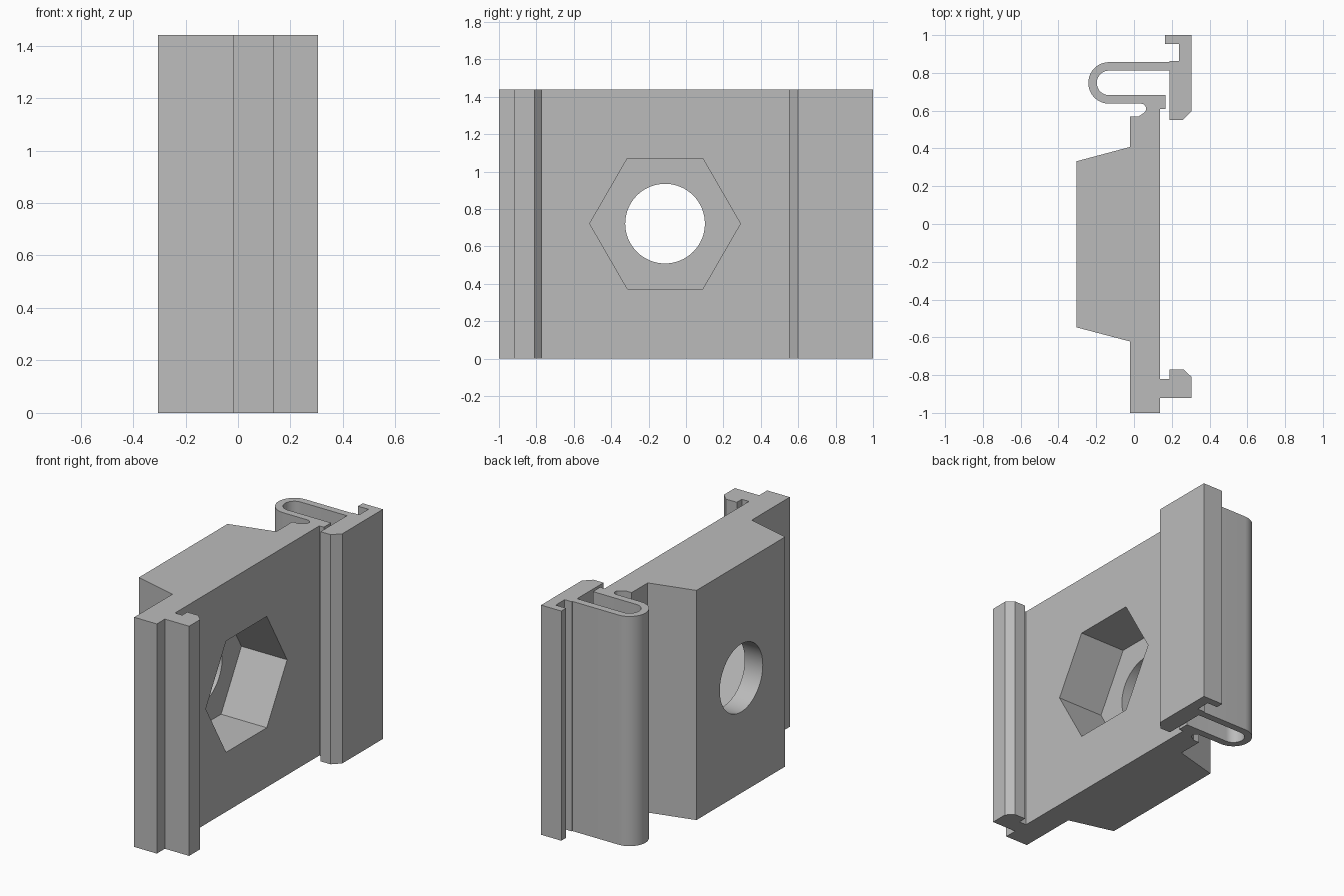
import bpy, bmesh
from math import sin, cos, radians
from mathutils import Matrix

cube = bpy.data.objects.get("Cube")
if cube:
    bpy.data.objects.remove(cube, do_unlink=True)

HEIGHT = 1.44
CENTRE = (-0.112, 0.722)   # y, z of the nut pocket

grey = bpy.data.materials.new("plain grey")
grey.use_nodes = True
grey.diffuse_color = (0.5, 0.5, 0.5, 1)
grey.node_tree.nodes["Principled BSDF"].inputs["Base Color"].default_value = (0.5, 0.5, 0.5, 1)


def arc(cx, cy, r, start, end, steps=20):
    angles = [radians(start + (end - start) * i / steps) for i in range(steps + 1)]
    return [(cx + r * cos(a), cy + r * sin(a)) for a in angles]


def make_object(name, bm):
    bmesh.ops.recalc_face_normals(bm, faces=bm.faces)
    mesh = bpy.data.meshes.new(name)
    bm.to_mesh(mesh)
    bm.free()
    mesh.materials.append(grey)
    obj = bpy.data.objects.new(name, mesh)
    bpy.context.collection.objects.link(obj)
    return obj


def cutter(name, radius, sides, x0, x1):
    """Prism along x, with a corner pointing along y."""
    bm = bmesh.new()
    bmesh.ops.create_cone(bm, cap_ends=True, segments=sides, radius1=radius,
                          radius2=radius, depth=x1 - x0)
    # put a corner on local y before laying the prism along x
    bmesh.ops.rotate(bm, verts=bm.verts, matrix=Matrix.Rotation(radians(90), 3, 'Y'))
    widest = max(v.co.y for v in bm.verts)
    if widest < radius * 0.99:
        bmesh.ops.rotate(bm, verts=bm.verts, matrix=Matrix.Rotation(radians(90), 3, 'X'))
    bmesh.ops.translate(bm, verts=bm.verts, vec=((x0 + x1) / 2, *CENTRE))
    obj = make_object(name, bm)
    obj.hide_render = True
    obj.hide_viewport = True
    return obj


# Fixed lower hook
hook = [(-0.02, -1), (0.137, -1), (0.137, -0.92), (0.305, -0.92), (0.305, -0.81),
        (0.262, -0.77), (0.187, -0.77), (0.187, -0.82), (0.137, -0.82)]
# Inside of the spring loop
spring_inner = [(0.137, 0.61), (0.168, 0.61), (0.168, 0.682)]
spring_inner += arc(-0.132, 0.747, 0.065, -90, -270)
# Sprung upper latch
latch = [(0.187, 0.812), (0.187, 0.55), (0.258, 0.55), (0.305, 0.598), (0.305, 1),
         (0.165, 1), (0.165, 0.953), (0.237, 0.953), (0.237, 0.863), (0.187, 0.863),
         (0.187, 0.857)]
# Outside of the spring loop and the relief notch at its root
spring_outer = arc(-0.132, 0.747, 0.11, 90, 270)
notch = arc(0.037, 0.61, 0.027, 90, -45, 10) + [(0.022, 0.568), (-0.02, 0.568)]
# Raised block on the back of the plate
block = [(-0.02, 0.408), (-0.305, 0.332), (-0.305, -0.547), (-0.02, -0.622)]

bm = bmesh.new()
outline = hook + spring_inner + latch + spring_outer + notch + block
base = bm.faces.new([bm.verts.new((x, y, 0)) for x, y in outline])
extruded = bmesh.ops.extrude_face_region(bm, geom=[base], use_keep_orig=True)
top = [g for g in extruded["geom"] if isinstance(g, bmesh.types.BMVert)]
bmesh.ops.translate(bm, verts=top, vec=(0, 0, HEIGHT))
clip = make_object("rail_clip", bm)

# Hexagonal nut pocket and round bolt hole
for tool in (cutter("nut_pocket_cutter", 0.403, 6, -0.18, 0.25),
             cutter("bolt_hole_cutter", 0.213, 64, -0.5, 0.1)):
    mod = clip.modifiers.new(tool.name, 'BOOLEAN')
    mod.operation = 'DIFFERENCE'
    mod.solver = 'EXACT'
    mod.object = tool
    bpy.ops.object.select_all(action='DESELECT')
    clip.select_set(True)
    bpy.context.view_layer.objects.active = clip
    bpy.ops.object.modifier_apply(modifier=mod.name)
    bpy.data.objects.remove(tool, do_unlink=True)

bpy.ops.object.shade_smooth_by_angle(angle=radians(25))
